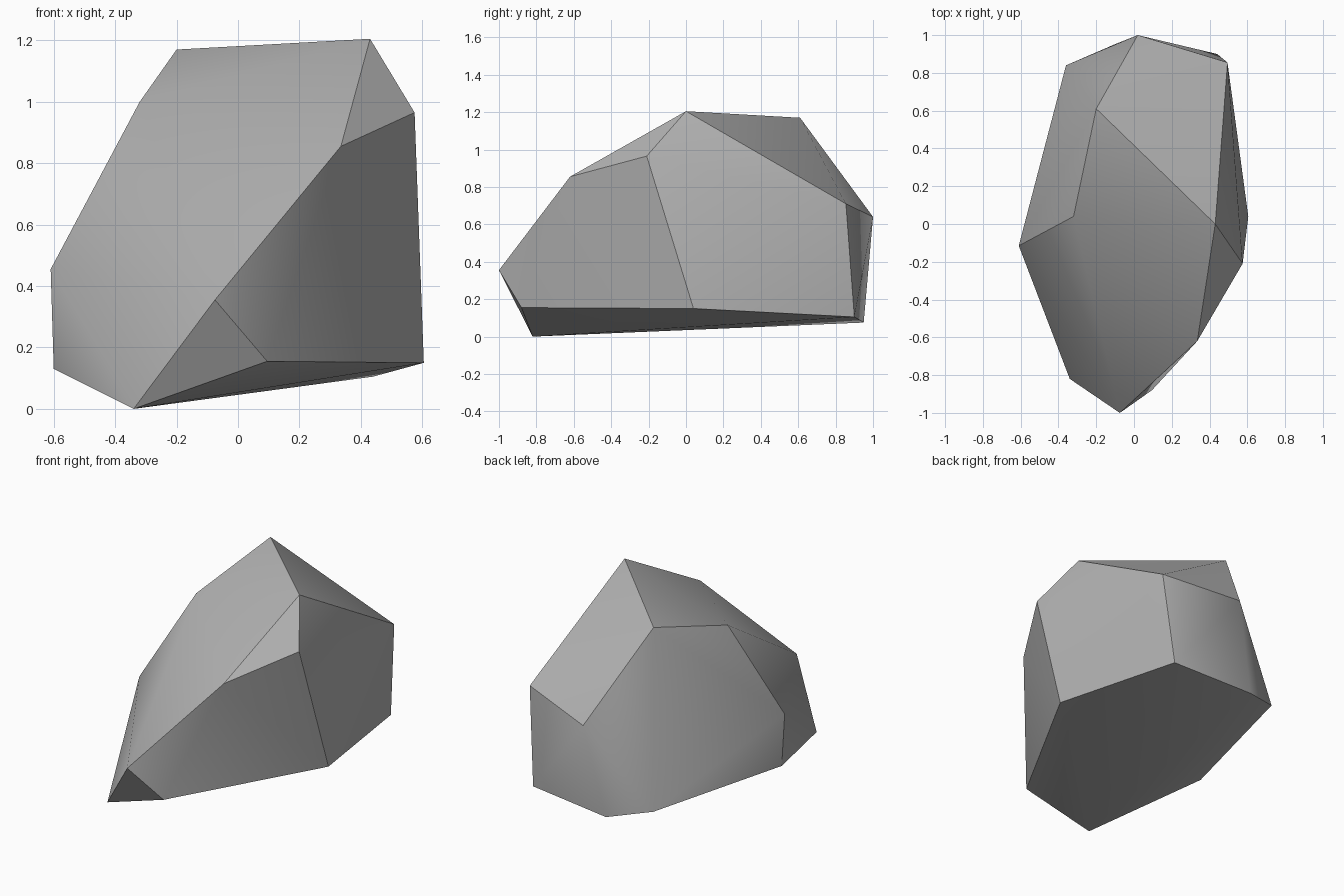
import bpy
import bmesh
from math import radians

# Remove the default object
default_cube = bpy.data.objects.get("Cube")
if default_cube:
    bpy.data.objects.remove(default_cube, do_unlink=True)


def make_material(name, colour):
    """Create a plain flat-coloured material."""
    material = bpy.data.materials.new(name)
    material.use_nodes = True
    material.diffuse_color = colour
    shader = material.node_tree.nodes["Principled BSDF"]
    shader.inputs["Base Color"].default_value = colour
    shader.inputs["Roughness"].default_value = 0.9
    return material


def make_chiselled_stone(name, corners, material, smooth_angle):
    """Wrap a convex skin around the corners and soften its shallow edges."""
    mesh = bpy.data.meshes.new(name)
    bm = bmesh.new()
    for corner in corners:
        bm.verts.new(corner)
    bmesh.ops.convex_hull(bm, input=bm.verts[:])
    loose = [vert for vert in bm.verts if not vert.link_faces]
    bmesh.ops.delete(bm, geom=loose, context="VERTS")
    bmesh.ops.recalc_face_normals(bm, faces=bm.faces[:])
    bm.to_mesh(mesh)
    bm.free()
    mesh.materials.append(material)

    stone = bpy.data.objects.new(name, mesh)
    bpy.context.collection.objects.link(stone)
    bpy.ops.object.select_all(action="DESELECT")
    stone.select_set(True)
    bpy.context.view_layer.objects.active = stone
    bpy.ops.object.shade_smooth_by_angle(angle=radians(smooth_angle))
    return stone


# Ridge along the top and the sloping shoulders
crown = [(.43, 0, 1.205), (-.2, .61, 1.17), (-.32, .04, 1),
         (.575, -.21, .965), (.335, -.62, .855)]

# Widest corners around the middle
waist = [(-.075, -1, .355), (-.61, -.115, .455),
         (.02, 1, .64), (.495, .855, .71)]

# Corners of the tilted underside
base = [(-.34, -.82, 0), (.095, -.88, .155), (.605, .04, .15),
        (.44, .9, .105), (-.105, .95, .075), (-.36, .84, .135),
        (-.6, -.1, .13)]

stone_grey = make_material("stone grey", (.45, .45, .45, 1))
make_chiselled_stone("rock", crown + waist + base, stone_grey, 30)
